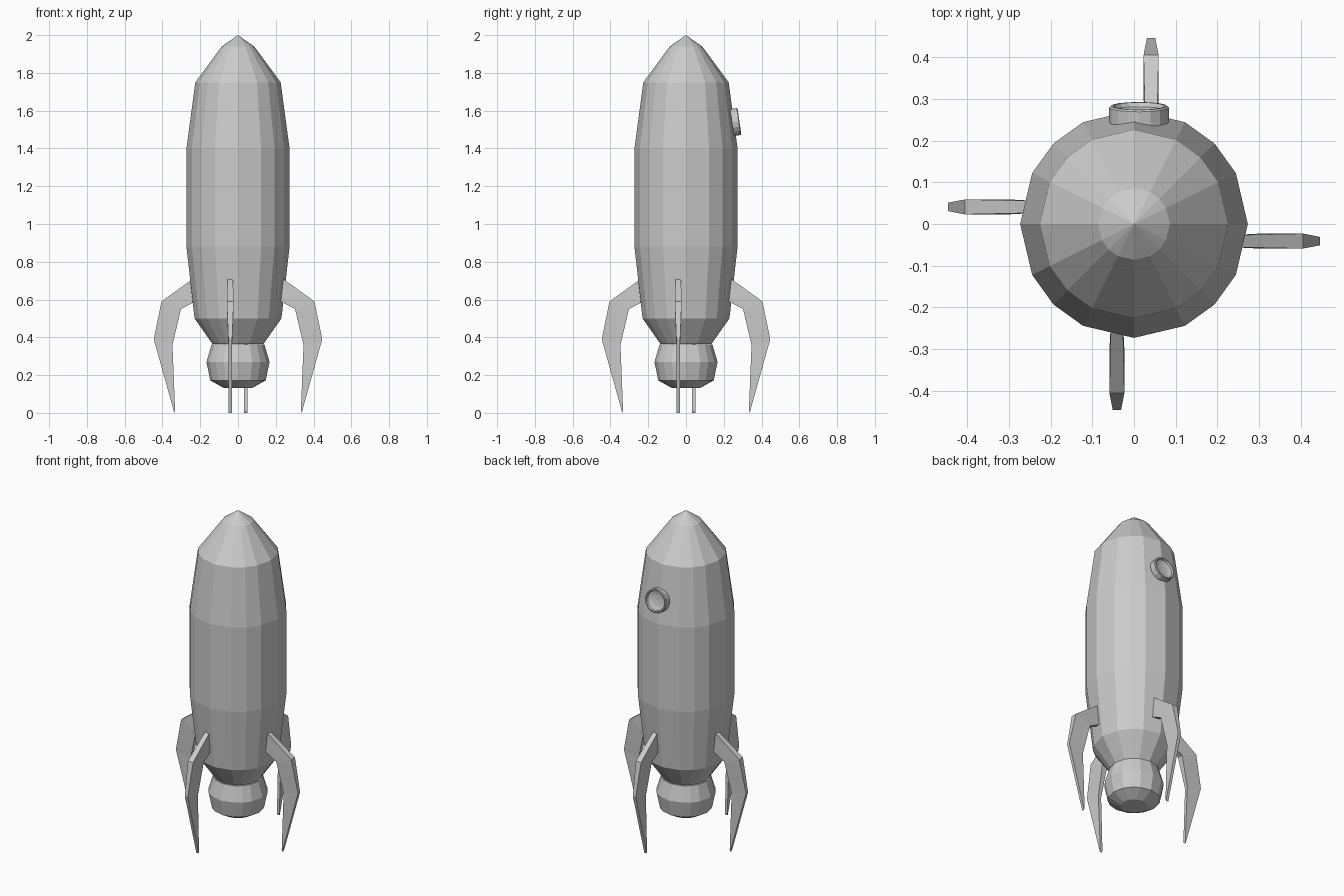
import bpy, bmesh, math
from mathutils import Matrix, Vector

if "Cube" in bpy.data.objects:
    bpy.data.objects.remove(bpy.data.objects["Cube"])


def make_object(name, bm):
    bmesh.ops.recalc_face_normals(bm, faces=bm.faces)
    mesh = bpy.data.meshes.new(name)
    bm.to_mesh(mesh)
    bm.free()
    obj = bpy.data.objects.new(name, mesh)
    bpy.context.collection.objects.link(obj)
    return obj


def lathe(name, profile, angles):
    """Revolve (radius, z) points; radius 0 makes a pole."""
    bm = bmesh.new()
    rings = []
    for r, z in profile:
        if r == 0:
            rings.append([bm.verts.new((0, 0, z))] * len(angles))
        else:
            rings.append([bm.verts.new((r * math.cos(a), r * math.sin(a), z)) for a in angles])
    n = len(angles)
    for low, high in zip(rings, rings[1:]):
        for i in range(n):
            j = (i + 1) % n
            quad = [low[i], low[j], high[j], high[i]]
            bm.faces.new(list(dict.fromkeys(quad)))
    return make_object(name, bm)


# Hull and nozzle share slightly uneven 16-sided rings
hull_angles = [math.radians(q + a) for q in (0, 90, 180, 270) for a in (0, 26.57, 45, 63.43)]
lathe("hull", [(0, 0.365), (0.135, 0.365), (0.23, 0.5), (0.273, 0.88), (0.273, 1.4),
               (0.226, 1.75), (0.086, 1.94), (0, 2.0)], hull_angles)
lathe("nozzle", [(0, 0.133), (0.077, 0.133), (0.147, 0.172), (0.167, 0.27),
                 (0.14, 0.362), (0, 0.362)], hull_angles)

# Porthole: rim with a shallow dish, tilted to follow the hull slope
round_angles = [2 * math.pi * i / 16 for i in range(16)]
port = lathe("porthole", [(0, -0.04), (0.072, -0.04), (0.072, -0.004), (0.068, 0),
                          (0.062, 0), (0.058, -0.01), (0.035, -0.017), (0, -0.02)], round_angles)
port.matrix_world = (Matrix.Translation((0.012, 0.283, 1.543))
                     @ Matrix.Rotation(math.radians(-82), 4, 'X'))

# Fins: paired outer and inner points with half thickness, (x, z, half)
outer = [(0.225, 0.72, 0.014), (0.405, 0.59, 0.018), (0.446, 0.39, 0.010), (0.337, 0.0, 0.008)]
inner = [(0.225, 0.59, 0.014), (0.302, 0.55, 0.018), (0.347, 0.36, 0.010), (0.333, 0.012, 0.008)]


def fin(name, angle):
    bm = bmesh.new()
    rings = []
    for (xo, zo, ho), (xi, zi, hi) in zip(outer, inner):
        rings.append([bm.verts.new(p) for p in
                      ((xo, -0.041 - ho, zo), (xo, -0.041 + ho, zo),
                       (xi, -0.041 + hi, zi), (xi, -0.041 - hi, zi))])
    for a, b in zip(rings, rings[1:]):
        for i in range(4):
            j = (i + 1) % 4
            bm.faces.new((a[i], a[j], b[j], b[i]))
    bm.faces.new(rings[0])
    bm.faces.new(rings[-1])
    # Top edge starts on the hull at z 0.72 and runs down to the shoulder
    bmesh.ops.rotate(bm, verts=bm.verts, cent=Vector((0, 0, 0)),
                     matrix=Matrix.Rotation(angle, 3, 'Z'))
    return make_object(name, bm)


for k, side in enumerate(("right", "back", "left", "front")):
    fin("fin_" + side, k * math.pi / 2)
